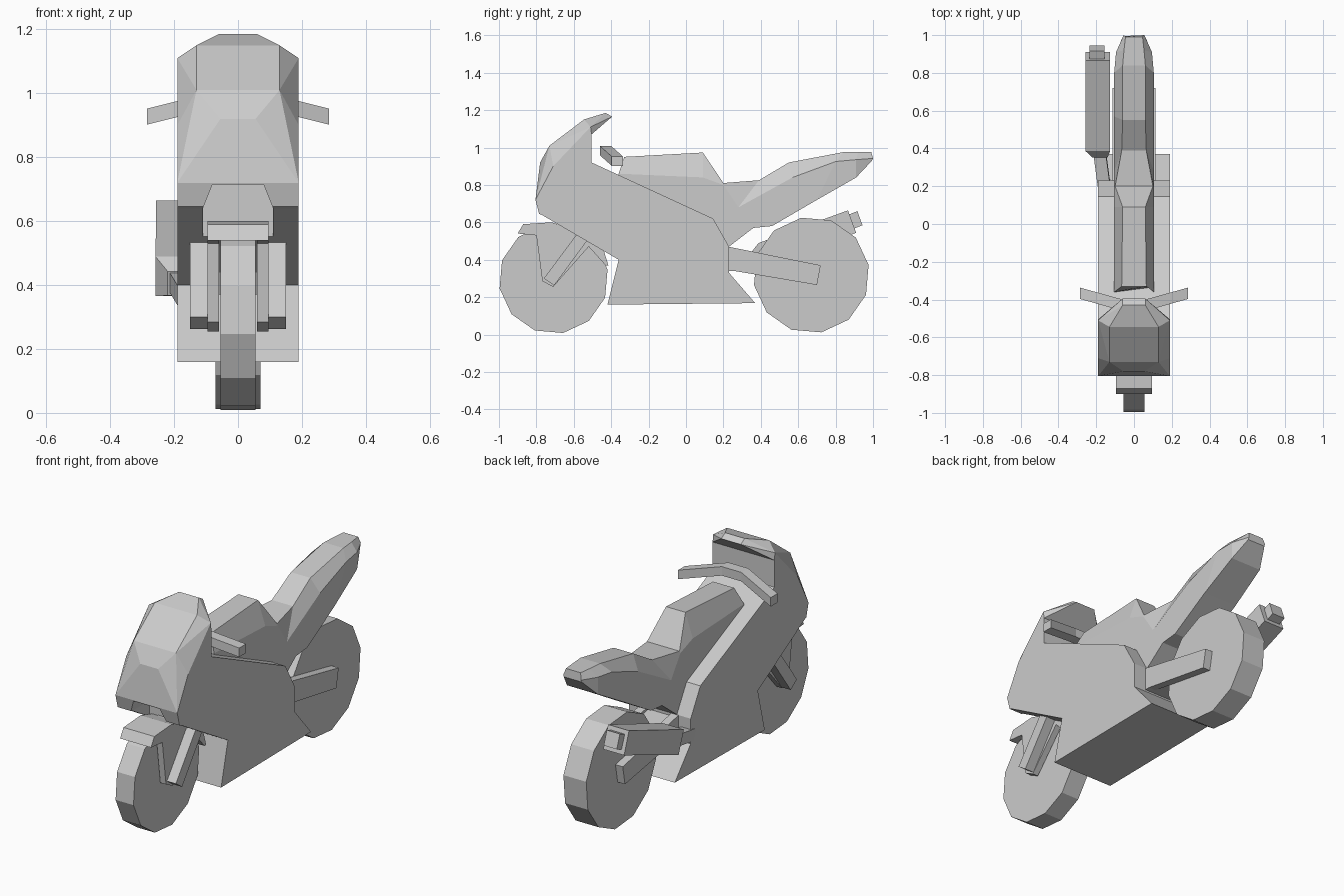
import bpy, bmesh
from math import cos, sin, radians
from mathutils import Vector


def finish(name, bm):
    bmesh.ops.recalc_face_normals(bm, faces=bm.faces[:])
    me = bpy.data.meshes.new(name)
    bm.to_mesh(me)
    bm.free()
    ob = bpy.data.objects.new(name, me)
    bpy.context.collection.objects.link(ob)
    return ob


def prism(name, pts, x0, x1, mirror=False):
    """Side profile (y, z) extruded between two x values."""
    bm = bmesh.new()
    for s in ((1, -1) if mirror else (1,)):
        a = [bm.verts.new((s * x0, y, z)) for y, z in pts]
        b = [bm.verts.new((s * x1, y, z)) for y, z in pts]
        n = len(pts)
        bm.faces.new(a)
        bm.faces.new(b[::-1])
        for i in range(n):
            bm.faces.new((a[i], b[i], b[(i + 1) % n], a[(i + 1) % n]))
    return finish(name, bm)


def hull(name, pts):
    """Faceted solid around points that are mirrored in x."""
    bm = bmesh.new()
    for x, y, z in pts:
        for s in (1, -1):
            bm.verts.new((s * x, y, z))
    res = bmesh.ops.convex_hull(bm, input=bm.verts[:])
    loose = [v for v in bm.verts if not v.link_faces]
    bmesh.ops.delete(bm, geom=loose, context='VERTS')
    bmesh.ops.dissolve_limit(bm, angle_limit=radians(1), verts=bm.verts[:], edges=bm.edges[:])
    return finish(name, bm)


def loft(name, rings):
    bm = bmesh.new()
    rs = [[bm.verts.new(p) for p in r] for r in rings]
    n = len(rs[0])
    for a, b in zip(rs, rs[1:]):
        for i in range(n):
            bm.faces.new((a[i], a[(i + 1) % n], b[(i + 1) % n], b[i]))
    bm.faces.new(rs[0][::-1])
    bm.faces.new(rs[-1])
    return finish(name, bm)


def wheel(name, y, z, r, half):
    pts = [(y + r * cos(radians(10 + 30 * i)), z + r * sin(radians(10 + 30 * i))) for i in range(12)]
    return prism(name, pts, -half, half)


# Wheels
wheel("front_wheel", -0.708, 0.297, 0.293, 0.055)
wheel("rear_wheel", 0.67, 0.318, 0.311, 0.07)

# Main fairing and nose
body = prism("main_fairing", [(-0.795, 0.72), (-0.78, 0.645), (-0.36, 0.40), (-0.42, 0.16),
                              (0.37, 0.168), (0.23, 0.33), (0.23, 0.47), (0.145, 0.62),
                              (-0.505, 0.92)], -0.19, 0.19)
nose = hull("nose_cowl", [(0.19, -0.805, 0.72), (0.19, -0.785, 0.645), (0.19, -0.71, 0.90),
                          (0.19, -0.51, 1.11), (0.19, -0.505, 1.07), (0.19, -0.505, 0.92),
                          (0.13, -0.73, 1.01), (0.13, -0.545, 1.15), (0.055, -0.78, 0.92),
                          (0.19, -0.55, 0.56)])
hull("windscreen_lip", [(0.19, -0.51, 1.11), (0.19, -0.505, 1.07), (0.13, -0.545, 1.15),
                        (0.06, -0.43, 1.185), (0.06, -0.395, 1.165), (0.11, -0.45, 1.14)])

# Opening under the nose
cutter = hull("nose_opening_cutter", [(x, y, z) for y in (-0.95, -0.62)
                                      for x, z in ((0.08, 0.715), (0.11, 0.64), (0.11, 0.40))])
cutter.hide_render = True
cutter.hide_set(True)
for ob in (body, nose):
    m = ob.modifiers.new("opening", 'BOOLEAN')
    m.operation = 'DIFFERENCE'
    m.solver = 'EXACT'
    m.object = cutter

# Tank, seat and tail: rows of (bottom y, z, w), (middle), (top)
rows = [
    ((-0.36, 0.50, 0.105), (-0.36, 0.86, 0.105), (-0.33, 0.95, 0.065)),
    ((0.09, 0.48, 0.105), (0.09, 0.84, 0.105), (0.09, 0.973, 0.06)),
    ((0.23, 0.47, 0.105), (0.20, 0.80, 0.105), (0.20, 0.81, 0.10)),
    ((0.36, 0.57, 0.105), (0.28, 0.68, 0.105), (0.39, 0.825, 0.065)),
    ((0.46, 0.58, 0.105), (0.57, 0.84, 0.105), (0.55, 0.92, 0.06)),
    ((0.70, 0.72, 0.105), (0.80, 0.925, 0.105), (0.84, 0.975, 0.06)),
    ((0.91, 0.84, 0.095), (0.91, 0.935, 0.095), (0.92, 0.976, 0.053)),
    ((0.995, 0.93, 0.055), (1.0, 0.942, 0.055), (0.99, 0.977, 0.045)),
]
loft("tank_seat_tail", [[(w, y, z) for y, z, w in r] + [(-w, y, z) for y, z, w in r[::-1]]
                        for r in rows])

# Front fender: roof strip and two side plates
top = [(-0.90, 0.54), (-0.87, 0.59), (-0.72, 0.60), (-0.55, 0.55), (-0.44, 0.45), (-0.415, 0.37)]
under = [(-0.43, 0.37), (-0.47, 0.44), (-0.57, 0.52), (-0.72, 0.57), (-0.86, 0.54)]
prism("fender_roof", top + under, -0.095, 0.095)
prism("fender_sides", top + [(-0.43, 0.37), (-0.52, 0.47), (-0.71, 0.255), (-0.768, 0.285),
                             (-0.80, 0.53)], 0.06, 0.095, True)

# Front fork
prism("front_fork", [(-0.76, 0.30), (-0.705, 0.262), (-0.42, 0.65), (-0.47, 0.69)], 0.095, 0.15, True)

# Swingarm with cross piece
prism("swingarm", [(0.20, 0.475), (0.72, 0.37), (0.70, 0.265), (0.20, 0.35)], 0.07, 0.115, True)
prism("swingarm_pivot", [(0.20, 0.34), (0.36, 0.34), (0.36, 0.43), (0.20, 0.46)], -0.115, 0.115)

# Handlebar
bar = [(-0.285, -0.367, 0.927), (-0.06, -0.43, 0.983), (0.06, -0.43, 0.983), (0.285, -0.367, 0.927)]
loft("handlebar", [[(x, y + a, z + b) for a, b in ((-0.03, -0.025), (0.03, -0.025), (0.03, 0.025), (-0.03, 0.025))]
                   for x, y, z in bar])


# Exhaust: square sections along a tilted axis
def tube(name, stations, tilt):
    up = Vector((0, -sin(tilt), cos(tilt)))
    side = Vector((1, 0, 0))
    loft(name, [[Vector(c) + side * a * s + up * b * s
                 for a, b in ((-1, -1), (1, -1), (1, 1), (-1, 1))] for c, s in stations])


tilt = radians(20)
tube("exhaust_can", [((-0.18, 0.365, 0.405), 0.04), ((-0.192, 0.41, 0.427), 0.066),
                     ((-0.192, 0.888, 0.604), 0.064)], tilt)
tube("exhaust_tip", [((-0.195, 0.87, 0.598), 0.04), ((-0.195, 0.93, 0.622), 0.04)], tilt)
tube("exhaust_pipe", [((-0.155, 0.18, 0.365), 0.033), ((-0.182, 0.38, 0.41), 0.033)], tilt)
